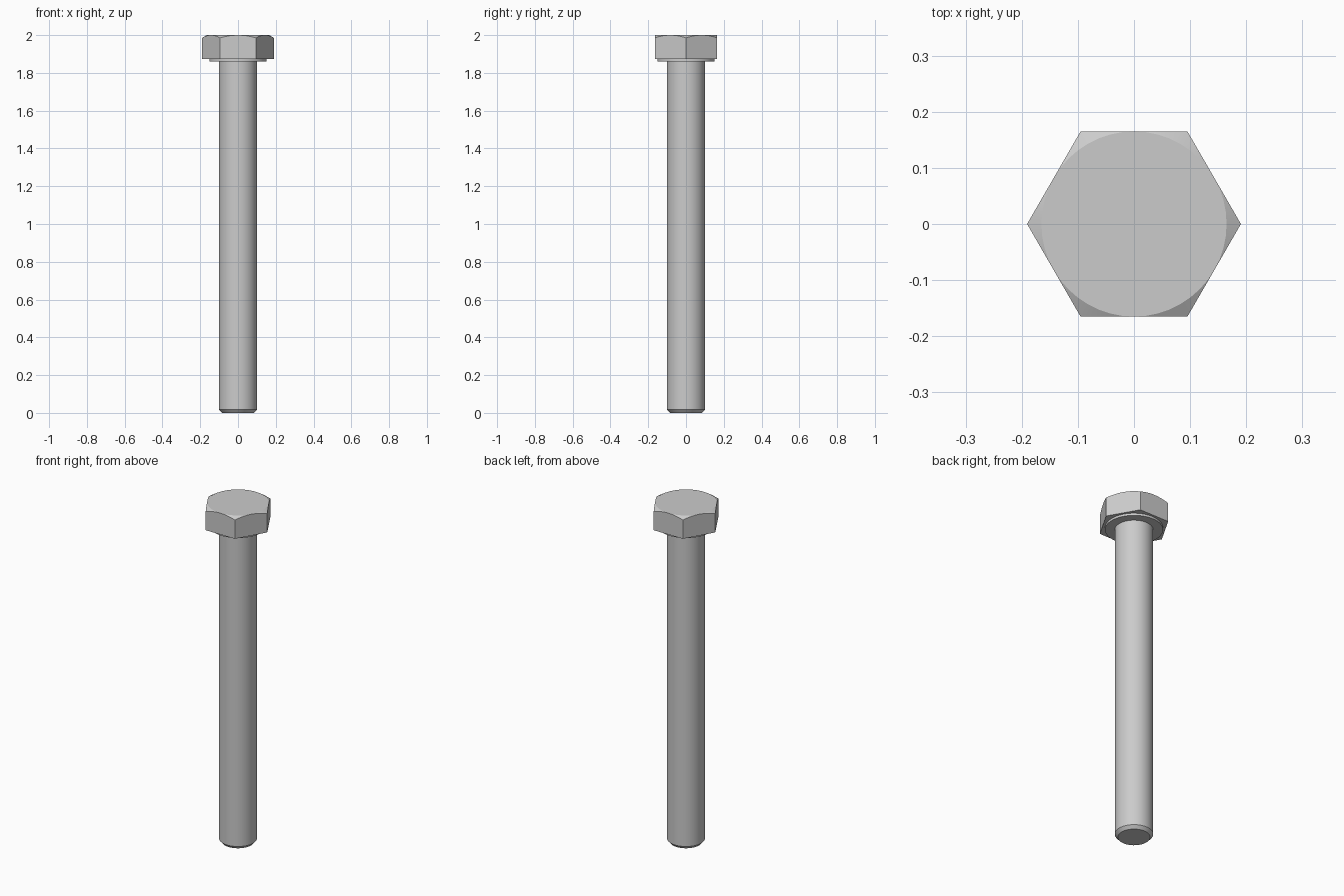
import bpy, bmesh, math

if "Cube" in bpy.data.objects:
    bpy.data.objects.remove(bpy.data.objects["Cube"])

SEG = 48            # divisible by 12, so corners and flat centres get vertices
FLAT = 0.165        # half the width across flats
TOP, HEAD_Z, WASHER_Z = 2.0, 1.874, 1.861


def hex_radius(a):
    """Distance from the axis to the hexagon outline at angle a."""
    return FLAT / math.cos((a % (math.pi / 3)) - math.pi / 6)


def circle(r, z):
    return [(r * math.cos(a), r * math.sin(a), z) for a in angles]


def hexagon(z_of_radius):
    return [(hex_radius(a) * math.cos(a), hex_radius(a) * math.sin(a),
             z_of_radius(hex_radius(a))) for a in angles]


def loft(name, rings, cap_bottom=False, cap_top=False):
    """Skin a stack of rings, listed from bottom to top."""
    bm = bmesh.new()
    loops = [[bm.verts.new(p) for p in ring] for ring in rings]
    for lo, hi in zip(loops, loops[1:]):
        for i in range(SEG):
            j = (i + 1) % SEG
            bm.faces.new((lo[i], lo[j], hi[j], hi[i]))
    if cap_bottom:
        bm.faces.new(loops[0][::-1])
    if cap_top:
        bm.faces.new(loops[-1])
    bmesh.ops.remove_doubles(bm, verts=bm.verts, dist=1e-5)
    mesh = bpy.data.meshes.new(name)
    bm.to_mesh(mesh)
    bm.free()
    obj = bpy.data.objects.new(name, mesh)
    bpy.context.collection.objects.link(obj)
    bpy.ops.object.select_all(action='DESELECT')
    obj.select_set(True)
    bpy.context.view_layer.objects.active = obj
    bpy.ops.object.shade_smooth_by_angle(angle=math.radians(20))
    return obj


angles = [2 * math.pi * i / SEG for i in range(SEG)]

# Shank with a chamfered tip
loft("shank", [circle(0.085, 0), circle(0.101, 0.018), circle(0.101, WASHER_Z)],
     cap_bottom=True)

# Hex head: washer face, flat sides, then a 30 degree conical chamfer on top
loft("hex_head", [
    circle(0.101, WASHER_Z),
    circle(0.152, WASHER_Z),
    circle(0.152, HEAD_Z),
    hexagon(lambda r: HEAD_Z),
    hexagon(lambda r: TOP - (r - FLAT) * math.tan(math.radians(30))),
    circle(FLAT, TOP),
], cap_top=True)
